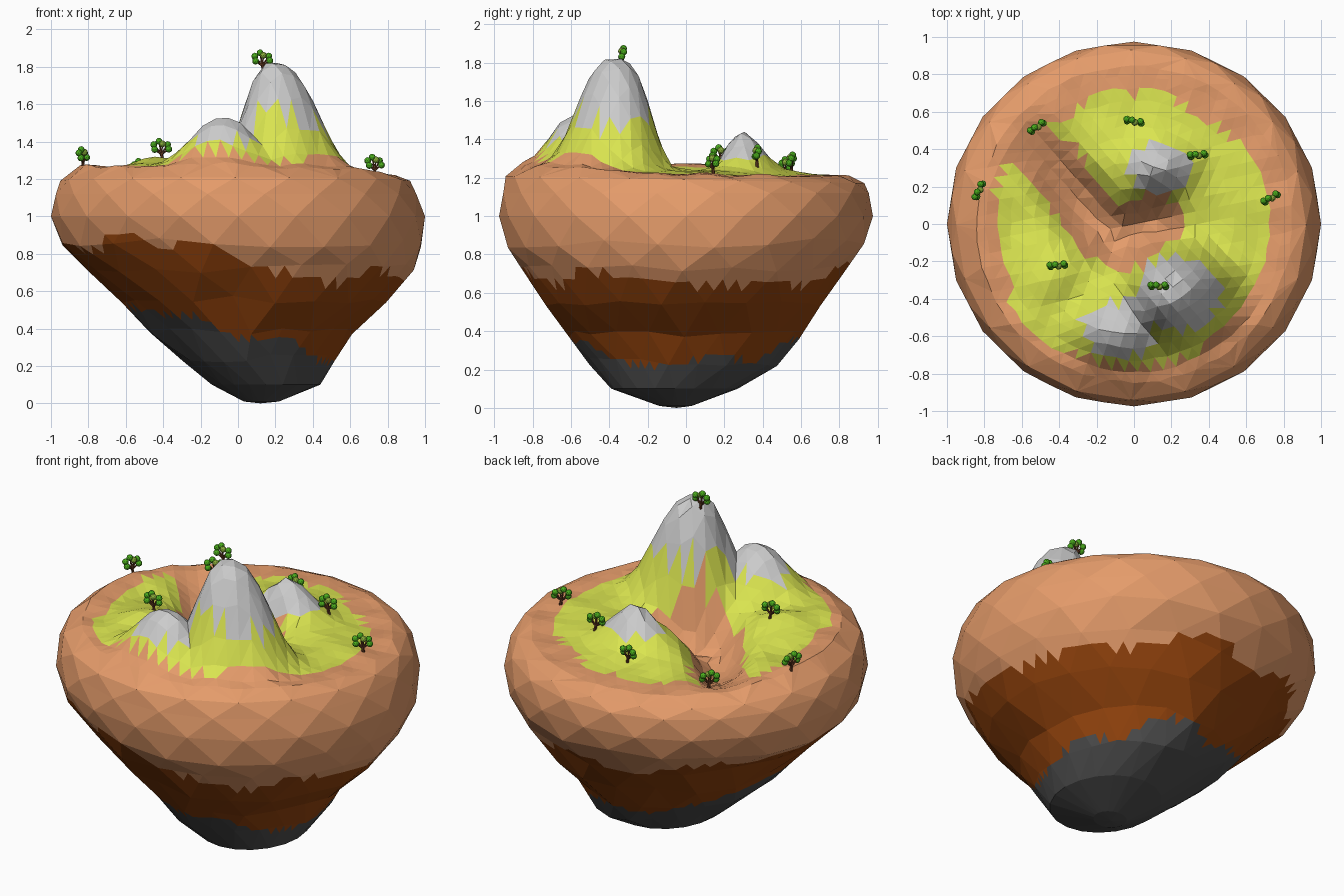
import bpy, bmesh, random
from math import sin, cos, pi, exp, hypot, atan2, radians
from mathutils import Vector, Matrix, noise
from mathutils.geometry import delaunay_2d_cdt, intersect_point_line
from mathutils.bvhtree import BVHTree

if "Cube" in bpy.data.objects:
    bpy.data.objects.remove(bpy.data.objects["Cube"])

random.seed(4)
N = 20


def material(name, rgb):
    m = bpy.data.materials.new(name)
    m.diffuse_color = (*rgb, 1)
    m.use_nodes = True
    m.node_tree.nodes["Principled BSDF"].inputs["Base Color"].default_value = m.diffuse_color
    return m


SOIL = material("soil", (0.78, 0.33, 0.145))
EARTH = material("deep_earth", (0.30, 0.058, 0.004))
STONE = material("dark_stone", (0.075, 0.075, 0.075))
GRASS = material("grass", (0.70, 0.78, 0.08))
ROCK = material("light_rock", (0.52, 0.52, 0.52))
BARK = material("bark", (0.12, 0.04, 0.015))
LEAF = material("leaf", (0.07, 0.42, 0.012))
OLIVE = material("olive_leaf", (0.24, 0.40, 0.04))


def finish(bm, name, mats):
    me = bpy.data.meshes.new(name)
    bm.to_mesh(me)
    for m in mats:
        me.materials.append(m)
    ob = bpy.data.objects.new(name, me)
    bpy.context.collection.objects.link(ob)
    return ob


def wobble(p, scale=3.0):
    return noise.noise(Vector(p) * scale + Vector((7.3, 2.1, 5.7)))


# Island underside: rings of z, left, right, front, back
RINGS = [(0.01, 0.03, 0.22, -0.14, 0.03), (0.10, -0.14, 0.44, -0.39, 0.27),
         (0.24, -0.30, 0.52, -0.51, 0.48), (0.38, -0.47, 0.61, -0.61, 0.59),
         (0.55, -0.63, 0.80, -0.74, 0.71), (0.72, -0.80, 0.94, -0.86, 0.82),
         (0.86, -0.95, 0.99, -0.94, 0.94), (1.00, -1.00, 1.00, -0.975, 0.975),
         (1.12, -0.985, 0.965, -0.965, 0.965), (1.19, -0.95, 0.92, -0.94, 0.93)]
bm = bmesh.new()
loops = []
for k, (z, l, r, f, b) in enumerate(RINGS):
    cx, cy = (l + r) / 2, (f + b) / 2
    loop = []
    for i in range(N):
        a = 2 * pi * (i + (0.5 if k % 2 == 0 else 0)) / N
        dz = random.uniform(-0.025, 0.025) if 1 < k < 7 else 0
        y = cy + (b - f) / 2 * sin(a)
        if k == 9:
            dz = -0.02 * y
        loop.append(bm.verts.new((cx + (r - l) / 2 * cos(a), y, z + dz)))
    loops.append(loop)
for k in range(len(loops) - 1):
    A, B = loops[k], loops[k + 1]
    for i in range(N):
        j = (i + 1) % N
        if k % 2:
            tris = (A[i], A[j], B[i]), (B[i], A[j], B[j])
        else:
            tris = (A[i], A[j], B[j]), (A[i], B[j], B[i])
        for t in tris:
            bm.faces.new(t)
tip = bm.verts.new((0.12, -0.05, 0))
for i in range(N):
    bm.faces.new((tip, loops[0][(i + 1) % N], loops[0][i]))
rim = [v.co.copy() for v in loops[-1]]
bmesh.ops.subdivide_edges(bm, edges=bm.edges[:], cuts=2, use_grid_fill=True)
for f in bm.faces:
    c = f.calc_center_median()
    a = atan2(c.y, c.x)
    earth = 0.74 - 0.07 * cos(a) + 0.10 * exp(-((a + 2.0) / 0.5) ** 2)
    stone = 0.37 - 0.10 * cos(a) + 0.08 * exp(-((a + 2.1) / 0.4) ** 2)
    n = 0.09 * wobble(c)
    f.material_index = 2 if c.z < stone + n else 1 if c.z < earth + n else 0
finish(bm, "island_underside", [SOIL, EARTH, STONE])

# Peaks: x, y, height, left, right, front, back spread, falloff power, rock threshold
PEAKS = [(0.19, -0.36, 0.57, 0.20, 0.29, 0.25, 0.215, 3.0, 0.50),
         (-0.07, -0.57, 0.27, 0.24, 0.22, 0.18, 0.20, 2.6, 0.55),
         (0.13, 0.29, 0.23, 0.18, 0.17, 0.14, 0.15, 1.8, 0.42),
         (-0.42, -0.26, 0.06, 0.20, 0.20, 0.20, 0.16, 2.0, 2.0),
         (-0.86, 0.08, 0.02, 0.15, 0.15, 0.30, 0.25, 2.0, 2.0)]
VALLEY = [Vector(p) for p in ((-0.65, 0.55), (-0.40, 0.25), (-0.25, 0.05), (-0.10, -0.09), (0.12, 0.0))]


def peak_share(p, x, y):
    dx, dy = x - p[0], y - p[1]
    return exp(-hypot(dx / p[3 if dx < 0 else 4], dy / p[5 if dy < 0 else 6]) ** p[7])


def valley_distance(x, y):
    q, best = Vector((x, y)), 9
    for a, b in zip(VALLEY, VALLEY[1:]):
        t = min(1, max(0, intersect_point_line(q, a, b)[1]))
        best = min(best, (q - a.lerp(b, t)).length)
    return best


def height(x, y):
    dip = 0.21 * exp(-(valley_distance(x, y) / 0.15) ** 2.5) * exp(-(hypot(x + 0.1, y - 0.05) / 0.5) ** 3)
    lift = max(p[2] * peak_share(p, x, y) for p in PEAKS)
    return 1.235 - 0.035 * y - 0.015 * x + lift - dip + 0.022 * wobble((x, y, 0), 6)


# Terrain on a triangular grid joined to the rim of the underside
STEP = 0.066
pts = [Vector((0, 0))]
for k in range(1, 14):
    for i in range(6 * k):
        a = 2 * pi * i / (6 * k) + 0.2
        j = random.uniform(-0.008, 0.008)
        pts.append(Vector((cos(a), sin(a))) * (k * STEP + j) * (1 if k < 13 else 0.985))
inner = len(pts)
pts += [p.xy for p in rim]
verts, _, tris, *_ = delaunay_2d_cdt(pts, [], [], 0, 1e-5)
bm = bmesh.new()
vs = []
for i, p in enumerate(verts):
    vs.append(bm.verts.new((p.x, p.y, height(p.x, p.y) if i < inner else rim[i - inner].z)))
for t in tris:
    f = bm.faces.new([vs[i] for i in t])
    f.normal_update()
    if f.normal.z < 0:
        f.normal_flip()
    c = f.calc_center_median()
    n = 0.5 * wobble((c.x, c.y, 0), 5)
    if any(peak_share(p, c.x, c.y) > p[8] + 0.25 * n for p in PEAKS):
        f.material_index = 2
    elif hypot(c.x + 0.02, c.y + 0.03) < 0.73 + 0.12 * n and valley_distance(c.x, c.y) > 0.15 + 0.08 * n:
        f.material_index = 1
ground = BVHTree.FromBMesh(bm)
finish(bm, "terrain_top", [SOIL, GRASS, ROCK])


# Trees: forked trunk with leaf balls, one shared mesh
def limb(bm, a, b, r1, r2):
    a, b = Vector(a), Vector(b)
    d = b - a
    mat = Matrix.Translation((a + b) / 2) @ d.to_track_quat('Z', 'Y').to_matrix().to_4x4()
    bmesh.ops.create_cone(bm, cap_ends=True, segments=6, radius1=r1, radius2=r2, depth=d.length, matrix=mat)


bm = bmesh.new()
limb(bm, (0.008, 0, -0.02), (0, 0, 0.03), 0.011, 0.007)
BALLS = [(-0.040, 0.004, 0.074), (-0.036, -0.006, 0.048), (-0.012, 0.004, 0.092),
         (0.006, -0.006, 0.078), (0.034, 0.005, 0.074), (0.040, -0.005, 0.050)]
for x, y, z in BALLS:
    limb(bm, (0, 0, 0.022), (x, y, z), 0.006, 0.003)
for k, (x, y, z) in enumerate(BALLS):
    ball = bmesh.ops.create_icosphere(bm, subdivisions=2, radius=0.0185, matrix=Matrix.Translation((x, y, z)))
    for f in {f for v in ball["verts"] for f in v.link_faces}:
        f.material_index = 2 if k == 3 else 1
SPOTS = [(0.13, -0.33, 0), (-0.41, -0.22, 5), (-0.83, 0.18, 65), (-0.52, 0.52, 35),
         (0.0, 0.55, -10), (0.34, 0.37, 5), (0.73, 0.14, 30)]
tree = finish(bm, "tree", [BARK, LEAF, OLIVE])
for i, (x, y, turn) in enumerate(SPOTS):
    ob = tree if i == 0 else bpy.data.objects.new("tree", tree.data)
    if i:
        bpy.context.collection.objects.link(ob)
    ob.location = ground.ray_cast(Vector((x, y, 3)), Vector((0, 0, -1)))[0]
    ob.rotation_euler.z = radians(turn)
